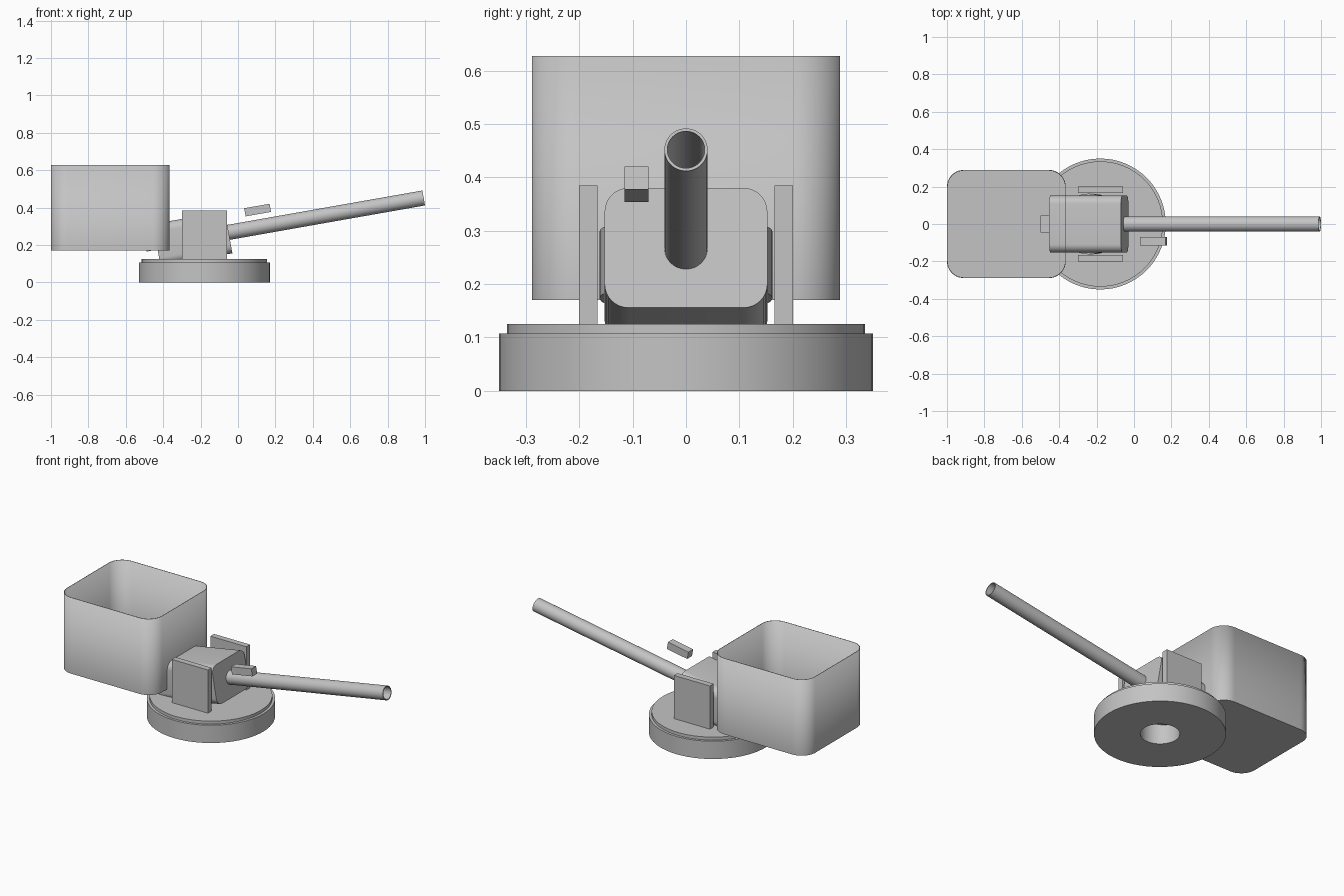
import bpy
import bmesh
from math import sin, cos, pi, radians
from mathutils import Matrix, Vector

cube = bpy.data.objects.get("Cube")
if cube:
    bpy.data.objects.remove(cube, do_unlink=True)

GREY = (0.55, 0.55, 0.55, 1.0)
metal = bpy.data.materials.new("plain grey metal")
metal.use_nodes = True
metal.diffuse_color = GREY
metal.node_tree.nodes["Principled BSDF"].inputs["Base Color"].default_value = GREY


def finish(name, bm, matrix=Matrix()):
    """Turn a bmesh into a named, shaded object."""
    bmesh.ops.recalc_face_normals(bm, faces=bm.faces)
    mesh = bpy.data.meshes.new(name)
    bm.to_mesh(mesh)
    bm.free()
    mesh.materials.append(metal)
    obj = bpy.data.objects.new(name, mesh)
    bpy.context.collection.objects.link(obj)
    obj.matrix_world = matrix
    bpy.ops.object.select_all(action='DESELECT')
    obj.select_set(True)
    bpy.context.view_layer.objects.active = obj
    bpy.ops.object.shade_smooth_by_angle(angle=radians(35))
    return obj


def box(name, size, matrix):
    bm = bmesh.new()
    bmesh.ops.create_cube(bm, size=1)
    bmesh.ops.scale(bm, vec=size, verts=bm.verts)
    return finish(name, bm, matrix)


def rounded_rect(w, h, r, steps=8):
    pts = []
    for k, (sx, sy) in enumerate([(1, 1), (-1, 1), (-1, -1), (1, -1)]):
        for i in range(steps + 1):
            a = (k + i / steps) * pi / 2
            pts.append((sx * (w / 2 - r) + r * cos(a), sy * (h / 2 - r) + r * sin(a)))
    return pts


def prism(name, outline, height, matrix, open_top=False):
    """Extrude an outline upward from local z = 0."""
    bm = bmesh.new()
    low = [bm.verts.new((x, y, 0)) for x, y in outline]
    high = [bm.verts.new((x, y, height)) for x, y in outline]
    bm.faces.new(low[::-1])
    if not open_top:
        bm.faces.new(high)
    for i in range(len(low)):
        j = (i + 1) % len(low)
        bm.faces.new((low[i], low[j], high[j], high[i]))
    return finish(name, bm, matrix)


def ring(name, profile, matrix, sides=64):
    """Revolve a closed (radius, height) profile around local z."""
    bm = bmesh.new()
    loops = [[bm.verts.new((r * cos(2 * pi * s / sides), r * sin(2 * pi * s / sides), z))
              for r, z in profile] for s in range(sides)]
    n = len(profile)
    for s in range(sides):
        a, b = loops[s], loops[(s + 1) % sides]
        for i in range(n):
            j = (i + 1) % n
            bm.faces.new((a[i], b[i], b[j], a[j]))
    return finish(name, bm, matrix)


def at(x, y, z):
    return Matrix.Translation((x, y, z))


# Frame of the raised gun: local x runs along the barrel
TILT = Matrix.Rotation(radians(-10), 4, 'Y')
GUN = at(-0.242, 0, 0.234) @ TILT
ALONG_X = Matrix(((0, 0, 1, 0), (1, 0, 0, 0), (0, 1, 0, 0), (0, 0, 0, 1)))

# Stepped round base with a central hole
ring("turntable_base",
     [(0.105, 0), (0.35, 0), (0.35, 0.107), (0.335, 0.107), (0.335, 0.125), (0.105, 0.125)],
     at(-0.18, 0, 0))

# Pair of upright side plates
for side, y in (("left", 0.183), ("right", -0.183)):
    box(side + "_side_plate", (0.24, 0.035, 0.26), at(-0.18, y, 0.255))

# Breech housing with rounded long edges
prism("breech_housing", rounded_rect(0.305, 0.228, 0.045), 0.39,
      GUN @ at(-0.195, 0, 0) @ ALONG_X)

# Round drum bulging out of the housing sides
disc = [(0.162 * cos(2 * pi * i / 64), 0.162 * sin(2 * pi * i / 64)) for i in range(64)]
prism("breech_drum", disc, 0.127, GUN @ at(0.01, 0, -0.0635))

# Block behind the housing
box("rear_block", (0.07, 0.09, 0.06), GUN @ at(-0.22, 0, 0.005))

# Hollow barrel
ring("barrel", [(0.035, 0.17), (0.0405, 0.17), (0.0405, 1.254), (0.035, 1.254)],
     GUN @ ALONG_X, sides=48)

# Floating sight block beside the barrel
box("sight_block", (0.138, 0.045, 0.044), at(0.105, -0.0925, 0.387) @ TILT)

# Open-topped ammunition bin with thin walls
bin_obj = prism("ammunition_bin", rounded_rect(0.635, 0.578, 0.09, 10), 0.457,
                at(-0.6825, 0, 0.17), open_top=True)
wall = bin_obj.modifiers.new("wall", 'SOLIDIFY')
wall.thickness = 0.004
wall.offset = -1
